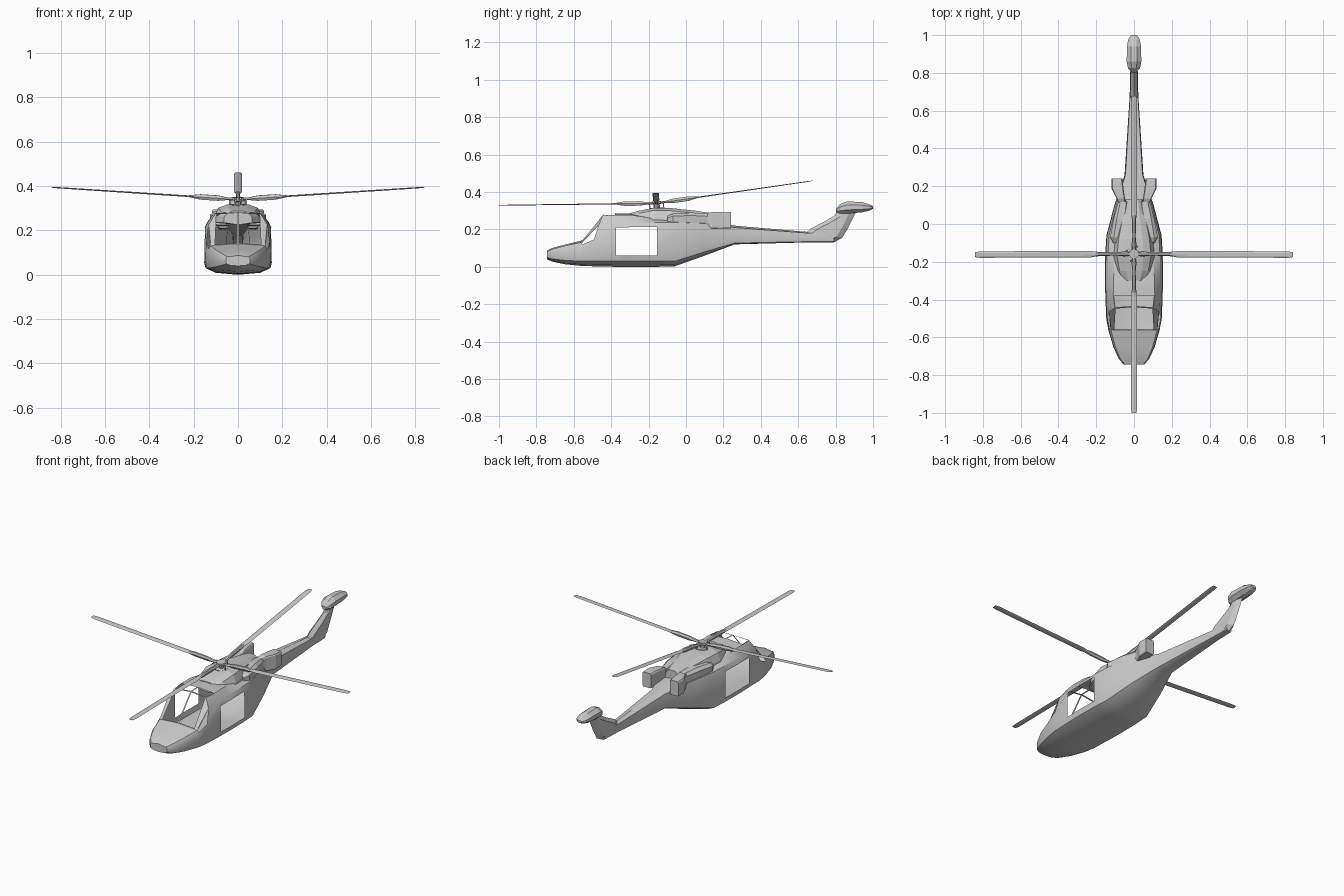
import bpy, bmesh, math
from mathutils import Vector, Matrix

if "Cube" in bpy.data.objects:
    bpy.data.objects.remove(bpy.data.objects["Cube"])


def loft(name, rings, cap=True, door=(), windows=(), smooth=None):
    """Skin closed rings of points; door faces are removed, window faces keep a frame."""
    bm = bmesh.new()
    vs = [[bm.verts.new(p) for p in r] for r in rings]
    n = len(rings[0])
    faces = {}
    for i in range(len(rings) - 1):
        for j in range(n):
            k = (j + 1) % n
            faces[i, j] = bm.faces.new((vs[i][j], vs[i][k], vs[i + 1][k], vs[i + 1][j]))
    if cap:
        bm.faces.new(vs[0])
        bm.faces.new(vs[-1])
    bmesh.ops.recalc_face_normals(bm, faces=bm.faces[:])
    gone = [faces[d] for d in door]
    panes = [faces[w] for w in windows]
    if panes:
        bmesh.ops.inset_individual(bm, faces=panes, thickness=0.006)
    if gone or panes:
        bmesh.ops.delete(bm, geom=gone + panes, context='FACES')
    me = bpy.data.meshes.new(name)
    bm.to_mesh(me)
    bm.free()
    ob = bpy.data.objects.new(name, me)
    bpy.context.collection.objects.link(ob)
    if smooth:
        bpy.ops.object.select_all(action='DESELECT')
        ob.select_set(True)
        bpy.context.view_layer.objects.active = ob
        bpy.ops.object.shade_smooth_by_angle(angle=math.radians(smooth))
    return ob


def mirrored(half):
    """Close a half section whose first and last points lie on x = 0."""
    return half + [(-x, y, z) for x, y, z in half[-2:0:-1]]


def octagon(x0, x1, z0, z1, y, c=0.3):
    """Chamfered rectangle section at depth y."""
    cx, cz = (x1 - x0) * c, (z1 - z0) * c
    return [(x0 + cx, y, z0), (x1 - cx, y, z0), (x1, y, z0 + cz), (x1, y, z1 - cz),
            (x1 - cx, y, z1), (x0 + cx, y, z1), (x0, y, z1 - cz), (x0, y, z0 + cz)]


# Hull and tail boom: y, half width, belly, chine, door sill, door head, shoulder, roof half width, roof
stations = [
    (-.743, .055, .040, .050, .060, .072, .082, .035, .088),
    (-.715, .080, .028, .042, .060, .082, .095, .055, .101),
    (-.650, .110, .014, .035, .062, .100, .112, .080, .118),
    (-.560, .136, .005, .030, .062, .113, .130, .108, .140),
    (-.500, .147, .003, .030, .060, .142, .226, .102, .282),
    (-.375, .152, .000, .030, .060, .210, .237, .110, .284),
    (-.290, .154, .000, .030, .060, .212, .238, .108, .284),
    (-.155, .152, .000, .030, .060, .212, .238, .100, .262),
    (-.060, .146, .003, .030, .066, .200, .238, .090, .255),
    (.100, .104, .060, .080, .105, .185, .232, .055, .245),
    (.260, .050, .120, .127, .140, .178, .210, .020, .220),
    (.660, .024, .131, .135, .142, .165, .180, .012, .186),
    (.790, .019, .131, .135, .142, .165, .180, .010, .186),
]
slant = [0, 0, 0, 0, .012, .035, .055, .062]      # leans the windscreen frame back
rings = []
for i, (y, w, zb, zc, z3, z4, z5, w6, z7) in enumerate(stations):
    half = [(0, zb), (.65 * w, zb + .3 * (zc - zb)), (.95 * w, zc), (w, z3),
            (.98 * w, z4), (.9 * w, z5), (w6, z7 - .007), (0, z7)]
    rings.append(mirrored([(x, y + (s if i == 4 else 0), z) for (x, z), s in zip(half, slant)]))
doors = [(5, 3), (6, 3), (5, 10), (6, 10)]
panes = [(3, 4), (3, 9), (3, 6), (3, 7), (4, 6), (4, 7)]
loft("hull", rings, door=doors, windows=panes, smooth=25)

# Gearbox cowling on the roof: y, half width, top
cowl = [(-.30, .065, .287), (-.25, .095, .300), (-.17, .112, .316), (-.08, .102, .314),
        (.05, .070, .300), (.13, .045, .288)]
loft("rotor_cowling", [mirrored([(0, y, .225), (w, y, .235), (w * .95, y, .262),
                                 (w * .8, y, z - .014), (w * .45, y, z), (0, y, z)])
                       for y, w, z in cowl])

for side, s in (("right", 1), ("left", -1)):
    # Engine nacelle: y, inner x, outer x, bottom, top
    nacelle = [(-.10, .04, .110, .225, .272), (-.07, .04, .126, .225, .284),
               (.03, .03, .108, .22, .290), (.12, .03, .084, .218, .284)]
    loft(side + "_engine", [octagon(s * a, s * b, z0, z1, y, .22) for y, a, b, z0, z1 in nacelle])
    # Exhaust duct
    duct = [(.115, .045, .085, .210, .284), (.135, .048, .092, .206, .293),
            (.185, .055, .118, .204, .294), (.240, .062, .118, .206, .292)]
    loft(side + "_exhaust", [octagon(s * a, s * b, z0, z1, y, .08) for y, a, b, z0, z1 in duct])

# Tail fin: leading and trailing edge pairs from base to tip, with half thickness
fin = [((.64, .180), (.790, .131), .020), ((.665, .203), (.835, .155), .020),
       ((.745, .245), (.868, .210), .018), ((.795, .275), (.890, .255), .016),
       ((.820, .325), (.915, .305), .014)]
loft("tail_fin", [[(0, *a), (t, a[0] + .03, a[1] - .006), (t, b[0] - .03, b[1] + .006),
                   (0, *b), (-t, b[0] - .03, b[1] + .006), (-t, a[0] + .03, a[1] - .006)]
                  for a, b, t in fin])

# Pod on top of the fin
pod = [(.803, .012, .293, .312), (.825, .032, .284, .336), (.860, .039, .285, .350),
       (.940, .037, .291, .346), (.980, .030, .300, .334), (1.0, .015, .310, .325)]
loft("tail_pod", [octagon(-w, w, a, b, y) for y, w, a, b in pod])

# Main rotor: four coned blades on a forward-tilted hub
place = Matrix.Translation((0, -.158, .340)) @ Matrix.Rotation(math.atan(.078), 4, 'X')
# radius, half chord, half thickness
blade = [(.015, .008, .006), (.05, .013, .006), (.09, .009, .012), (.17, .010, .012),
         (.205, .013, .006), (.225, .017, .003), (.815, .017, .0022), (.842, .013, .001)]
for k in range(4):
    section = [[(c * a, r, .065 * r + t * b) for a, b in
                ((-1, 0), (-.5, -1), (.5, -1), (1, 0), (.5, 1), (-.5, 1))] for r, c, t in blade]
    ob = loft("rotor_blade_%d" % (k + 1), section)
    turn = Matrix.Rotation(k * math.pi / 2, 4, 'Z')
    ob.matrix_world = place @ turn
    # Pitch link beside each blade root
    link = loft("pitch_link_%d" % (k + 1), [octagon(.012, .018, -.035, .006, y) for y in (.034, .040)])
    link.matrix_world = place @ turn


def disc(name, r, z0, z1):
    bpy.ops.mesh.primitive_cylinder_add(vertices=10, radius=r, depth=z1 - z0)
    ob = bpy.context.object
    ob.name = name
    ob.matrix_world = place @ Matrix.Translation((0, 0, (z0 + z1) / 2))


disc("rotor_mast", .014, -.05, .008)
disc("rotor_hub", .026, -.004, .010)
disc("swash_plate", .040, -.033, -.024)
